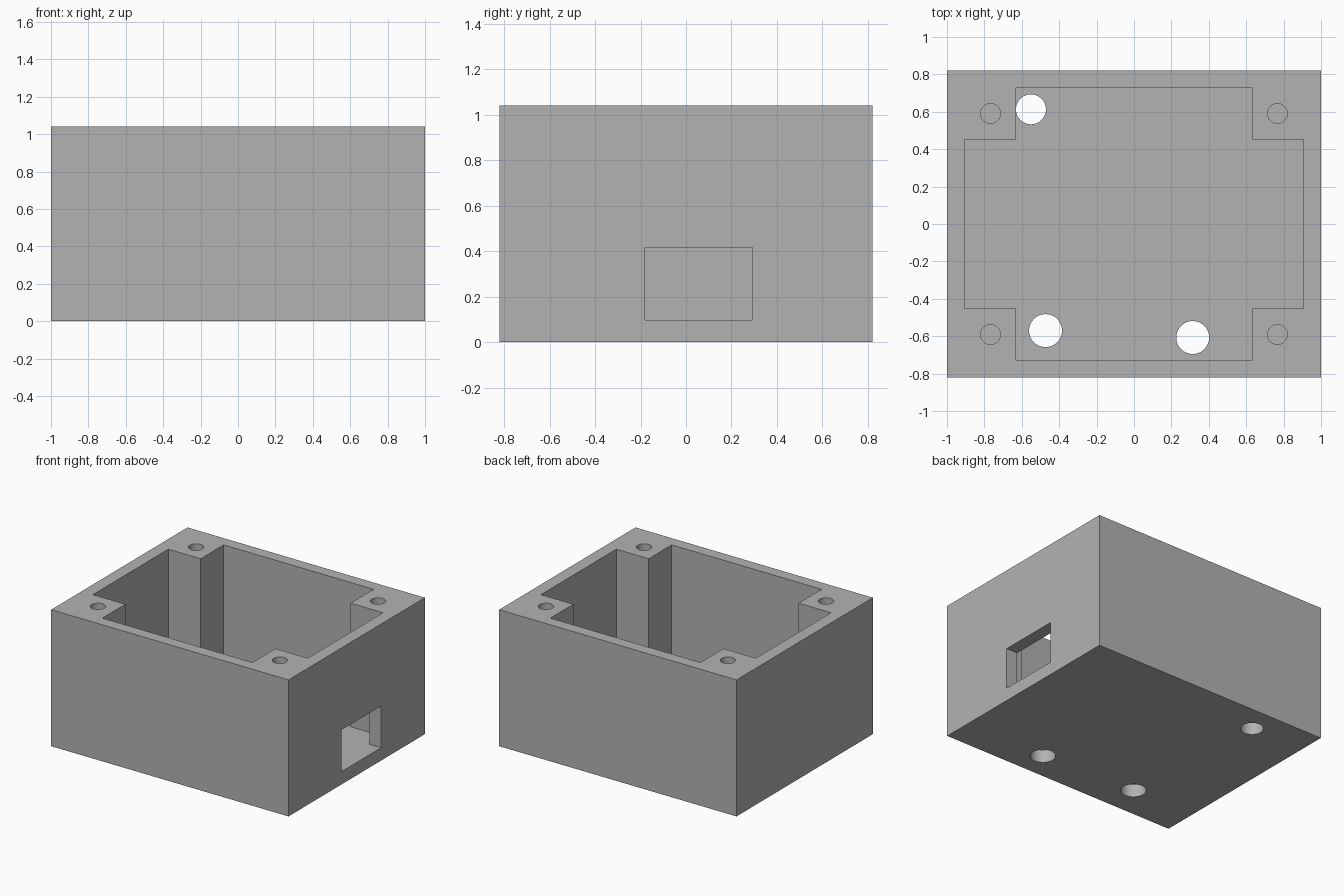
import bpy
import bmesh
from mathutils import Matrix, Vector

default = bpy.data.objects.get("Cube")
if default:
    bpy.data.objects.remove(default, do_unlink=True)

W, D, H = 1.0, 0.82, 1.04      # half width, half depth, height
FLOOR = 0.098
POST_X, POST_Y = 0.632, 0.453  # inner corners of the screw posts

grey = bpy.data.materials.new("plain grey")
grey.use_nodes = True
colour = (0.45, 0.45, 0.45, 1)
grey.diffuse_color = colour
grey.node_tree.nodes["Principled BSDF"].inputs["Base Color"].default_value = colour


def make_object(name, bm):
    mesh = bpy.data.meshes.new(name)
    bmesh.ops.recalc_face_normals(bm, faces=bm.faces)
    bm.to_mesh(mesh)
    bm.free()
    mesh.materials.append(grey)
    obj = bpy.data.objects.new(name, mesh)
    bpy.context.scene.collection.objects.link(obj)
    return obj


def box(name, low, high):
    low, high = Vector(low), Vector(high)
    bm = bmesh.new()
    place = Matrix.Translation((low + high) / 2) @ Matrix.Diagonal((high - low).to_4d())
    place[3][3] = 1
    bmesh.ops.create_cube(bm, size=1, matrix=place)
    return make_object(name, bm)


def cylinder(name, x, y, radius, low, high):
    bm = bmesh.new()
    bmesh.ops.create_cone(bm, cap_ends=True, segments=48, radius1=radius, radius2=radius,
                          depth=high - low,
                          matrix=Matrix.Translation((x, y, (low + high) / 2)))
    return make_object(name, bm)


def prism(name, outline, low, high):
    bm = bmesh.new()
    face = bm.faces.new([bm.verts.new((x, y, low)) for x, y in outline])
    side = bmesh.ops.extrude_face_region(bm, geom=[face])["geom"]
    bmesh.ops.translate(bm, vec=(0, 0, high - low),
                        verts=[v for v in side if isinstance(v, bmesh.types.BMVert)])
    return make_object(name, bm)


# Solid block that becomes the open case
case = box("enclosure_case", (-W, -D, 0), (W, D, H))

# Cross-shaped cavity, leaving a solid post in each corner
quarter = [(0.905, POST_Y), (POST_X, POST_Y), (POST_X, 0.73)]
outline = []
for sx, sy in ((1, 1), (-1, 1), (-1, -1), (1, -1)):
    corner = [(sx * x, sy * y) for x, y in quarter]
    outline += corner if sx * sy > 0 else corner[::-1]
cutters = [prism("cavity_cutter", outline, FLOOR, H + 0.2)]

# Cable window in the left wall, level with the floor
cutters.append(box("window_cutter", (0.8, -0.18, FLOOR), (1.1, 0.293, 0.415)))

# Blind screw holes in the posts
for sx in (-1, 1):
    for sy in (-1, 1):
        cutters.append(cylinder("screw_cutter", sx * 0.767, sy * 0.591, 0.053, H - 0.5, H + 0.1))

# Round holes through the floor
for x, y, radius in ((-0.551, 0.613, 0.08), (-0.473, -0.57, 0.088), (0.314, -0.607, 0.088)):
    cutters.append(cylinder("floor_cutter", x, y, radius, -0.1, FLOOR + 0.1))

# Cut everything, bake the result and drop the cutters
for cutter in cutters:
    cutter.hide_render = True
    cut = case.modifiers.new(cutter.name, "BOOLEAN")
    cut.operation = "DIFFERENCE"
    cut.solver = "EXACT"
    cut.object = cutter
graph = bpy.context.evaluated_depsgraph_get()
baked = bpy.data.meshes.new_from_object(case.evaluated_get(graph))
case.modifiers.clear()
case.data = baked
for cutter in cutters:
    bpy.data.objects.remove(cutter, do_unlink=True)

# Smooth hole walls with sharp rims
bpy.ops.object.select_all(action="DESELECT")
case.select_set(True)
bpy.context.view_layer.objects.active = case
bpy.ops.object.shade_smooth_by_angle(angle=0.5)
